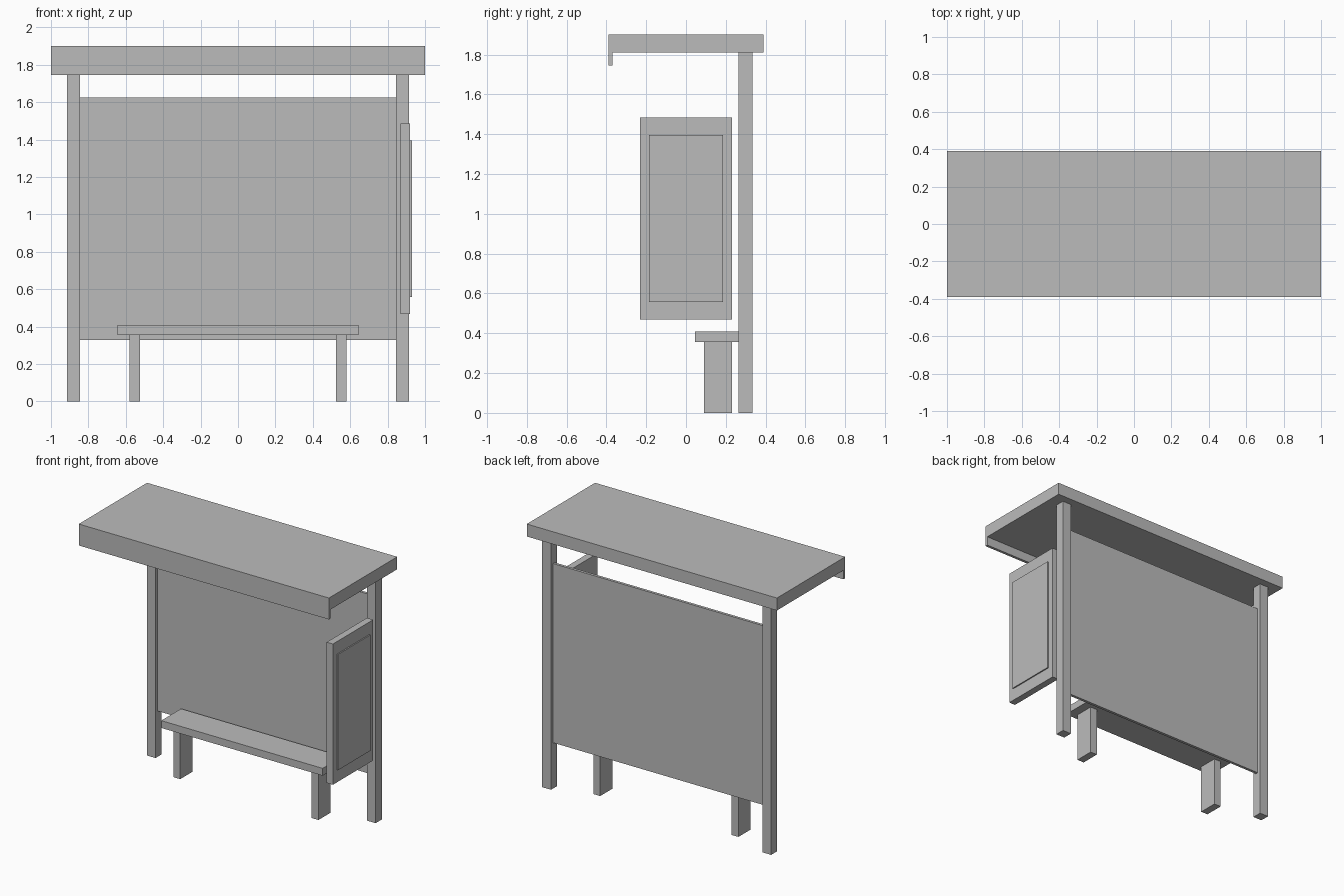
import bpy

if "Cube" in bpy.data.objects:
    bpy.data.objects.remove(bpy.data.objects["Cube"])

grey = bpy.data.materials.new("plain grey")
grey.diffuse_color = (0.5, 0.5, 0.5, 1)
grey.use_nodes = True
grey.node_tree.nodes["Principled BSDF"].inputs["Base Color"].default_value = grey.diffuse_color


def box(name, x, y, z):
    """Axis-aligned box from (min, max) ranges."""
    lo, hi = zip(x, y, z)
    bpy.ops.mesh.primitive_cube_add(size=1, location=[(a + b) / 2 for a, b in zip(lo, hi)])
    ob = bpy.context.object
    ob.name = ob.data.name = name
    ob.scale = [b - a for a, b in zip(lo, hi)]
    bpy.ops.object.transform_apply(location=False, rotation=False, scale=True)
    ob.data.materials.append(grey)
    return ob


# Roof slab with a fascia lip along the front edge
box("roof", (-1, 1), (-0.39, 0.39), (1.81, 1.90))
box("front_fascia", (-1, 1), (-0.39, -0.37), (1.745, 1.81))

# Rear posts and bench legs, one pair each
for side, s in (("left", -1), ("right", 1)):
    box(side + "_post", sorted((s * 0.845, s * 0.915)), (0.265, 0.335), (0, 1.81))
    box(side + "_bench_leg", sorted((s * 0.525, s * 0.58)), (0.09, 0.23), (0, 0.355))

# Back panel held between the posts
box("back_panel", (-0.845, 0.845), (0.29, 0.31), (0.33, 1.625))

# Bench seat
box("bench_seat", (-0.645, 0.645), (0.045, 0.27), (0.355, 0.408))

# Side advertising panel with a raised poster plate on its outer face
box("side_panel", (0.87, 0.92), (-0.23, 0.23), (0.468, 1.485))
box("poster_plate", (0.92, 0.929), (-0.185, 0.185), (0.558, 1.395))
